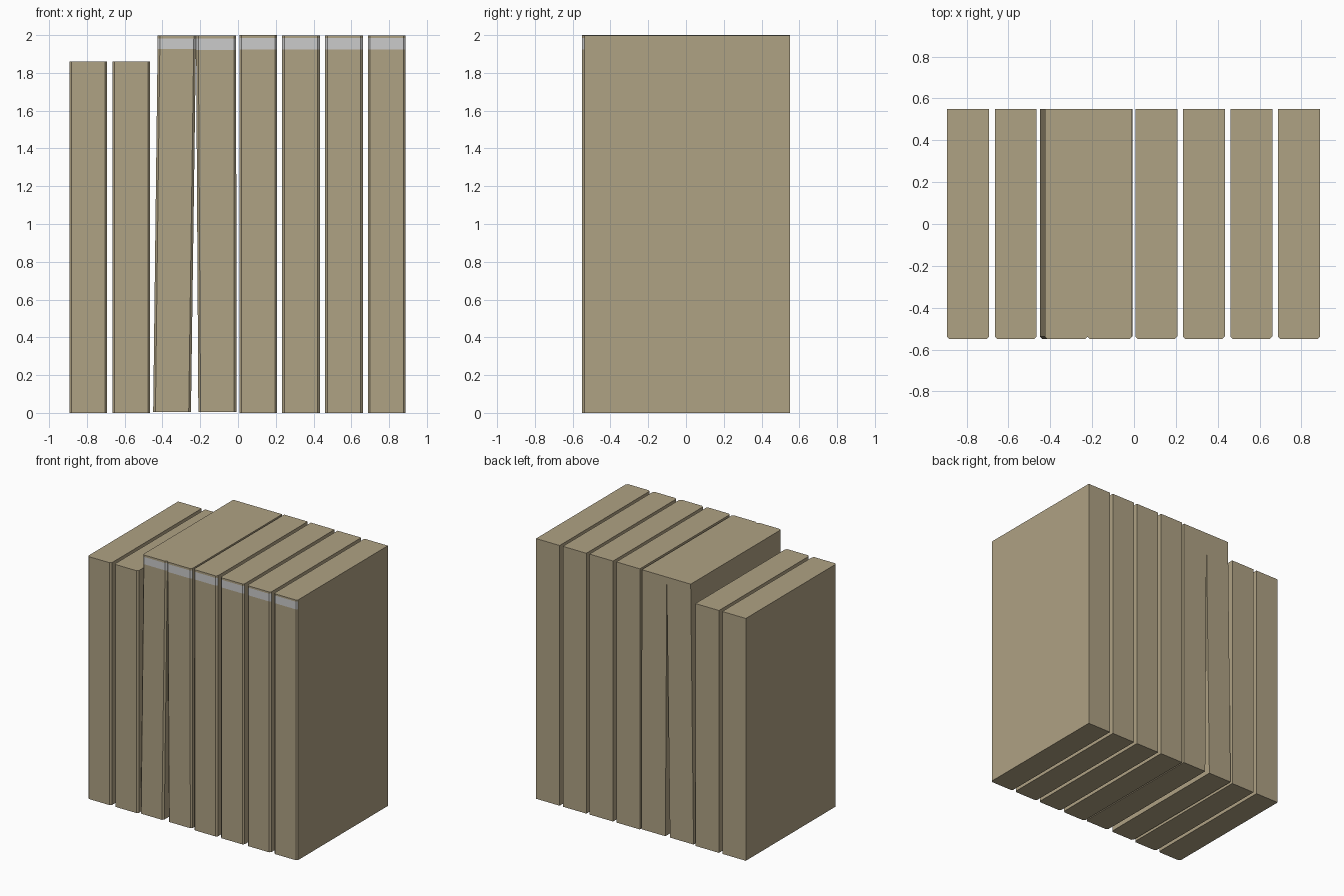
import bpy, bmesh

if "Cube" in bpy.data.objects:
    bpy.data.objects.remove(bpy.data.objects["Cube"])


def material(name, rgb):
    m = bpy.data.materials.new(name)
    m.diffuse_color = (*rgb, 1.0)
    m.use_nodes = True
    m.node_tree.nodes["Principled BSDF"].inputs["Base Color"].default_value = m.diffuse_color
    return m


TAN = material("tan cover", (0.43, 0.36, 0.23))
GREY = material("light grey label", (0.60, 0.60, 0.60))
FRONT, BACK, CHAMFER = -0.55, 0.55, 0.012


def book(name, bottom, top, height, base=0.0, band=None):
    """Upright book: x range at bottom and top, chamfered spine, optional front band."""
    bm = bmesh.new()
    levels = [base] + (list(band) if band else []) + [height]
    rings = []
    for z in levels:
        t = (z - base) / (height - base)
        a = bottom[0] + (top[0] - bottom[0]) * t
        b = bottom[1] + (top[1] - bottom[1]) * t
        outline = [(a + CHAMFER, FRONT), (b - CHAMFER, FRONT), (b, FRONT + CHAMFER),
                   (b, BACK), (a, BACK), (a, FRONT + CHAMFER)]
        rings.append([bm.verts.new((x, y, z)) for x, y in outline])
    for lo, hi in zip(rings, rings[1:]):
        for i in range(6):
            j = (i + 1) % 6
            bm.faces.new((lo[i], lo[j], hi[j], hi[i]))
    bm.faces.new(rings[0][::-1])
    bm.faces.new(rings[-1])
    bm.normal_update()
    # label band: front-facing faces between the two band heights
    for f in bm.faces:
        z = f.calc_center_median().z
        if band and band[0] < z < band[1] and f.normal.y < -0.5:
            f.material_index = 1
    mesh = bpy.data.meshes.new(name)
    bm.to_mesh(mesh)
    bm.free()
    mesh.materials.append(TAN)
    mesh.materials.append(GREY)
    bpy.context.collection.objects.link(bpy.data.objects.new(name, mesh))


# two shorter books on the left
for i, x in enumerate((-0.893, -0.665)):
    book(f"short_book_{i + 1}", (x, x + 0.2), (x, x + 0.2), 1.86)

# leaning book and its neighbour, touching at the top
book("leaning_book", (-0.449, -0.249), (-0.425, -0.222), 1.998, 0.006, (1.927, 1.983))
book("supporting_book", (-0.21, -0.008), (-0.222, -0.01), 1.998, 0.006, (1.922, 1.983))

# four upright tall books on the right
for i, x in enumerate((0.007, 0.234, 0.461, 0.688)):
    book(f"tall_book_{i + 1}", (x, x + 0.2), (x, x + 0.2), 2.0 - 0.001 * i, 0.0,
         (1.925, 1.984))
